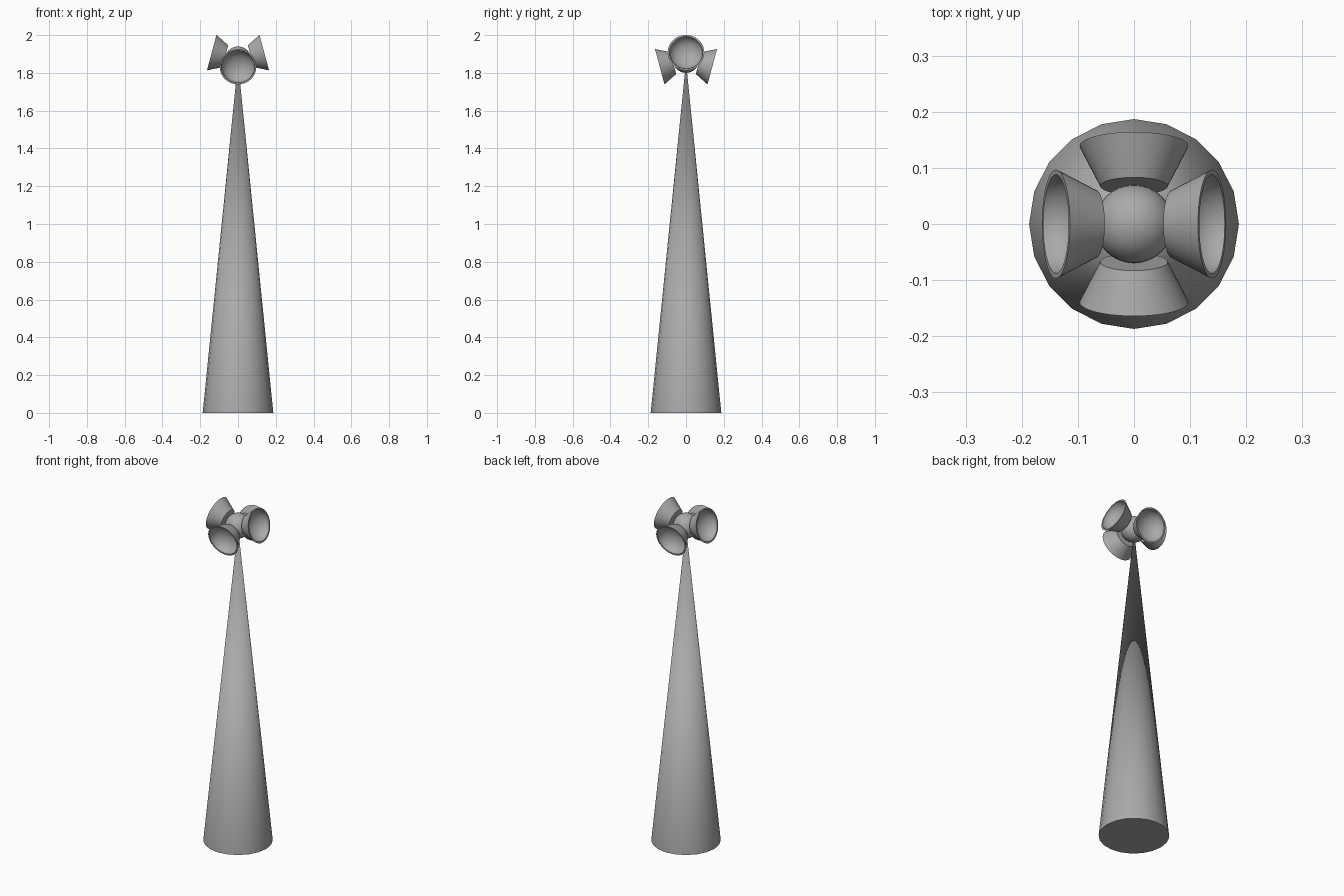
import bpy, bmesh, math
from mathutils import Vector, Matrix

cube = bpy.data.objects.get("Cube")
if cube:
    bpy.data.objects.remove(cube, do_unlink=True)

# Single grey finish
grey = bpy.data.materials.new("mid grey")
grey.use_nodes = True
colour = (0.4, 0.4, 0.4, 1)
grey.diffuse_color = colour
grey.node_tree.nodes["Principled BSDF"].inputs["Base Color"].default_value = colour

HUB_Z = 1.87
HUB_R = 0.07
TILT = math.radians(15)


def finish(obj, name):
    obj.name = obj.data.name = name
    obj.data.materials.append(grey)
    bpy.ops.object.select_all(action='DESELECT')
    obj.select_set(True)
    bpy.context.view_layer.objects.active = obj
    bpy.ops.object.shade_smooth_by_angle(angle=math.radians(35))
    return obj


def lathe(profile, steps):
    """Spin (radius, height) points round z into a closed mesh."""
    bm = bmesh.new()
    verts = [bm.verts.new((r, 0, h)) for r, h in profile]
    edges = [bm.edges.new(pair) for pair in zip(verts, verts[1:])]
    bmesh.ops.spin(bm, geom=verts + edges, cent=(0, 0, 0), axis=(0, 0, 1),
                   angle=math.tau, steps=steps, use_duplicate=False)
    bmesh.ops.remove_doubles(bm, verts=bm.verts, dist=1e-5)
    bmesh.ops.recalc_face_normals(bm, faces=bm.faces)
    mesh = bpy.data.meshes.new("lathe")
    bm.to_mesh(mesh)
    bm.free()
    obj = bpy.data.objects.new("lathe", mesh)
    bpy.context.collection.objects.link(obj)
    return obj


# Tall tapering tower, pointed inside the hub
tower_h = 1.86
bpy.ops.mesh.primitive_cone_add(vertices=20, radius1=0.187, radius2=0,
                                depth=tower_h, location=(0, 0, tower_h / 2))
finish(bpy.context.object, "tower")

# Round hub
bpy.ops.mesh.primitive_uv_sphere_add(segments=32, ring_count=16, radius=HUB_R,
                                     location=(0, 0, HUB_Z))
finish(bpy.context.object, "hub")

# Flared horns with a rounded hollow: two tipped up, two tipped down
BACK, MOUTH, BOWL_R, BOWL_D = 0.07, 0.144, 0.088, 0.066
horn_profile = [(0, BACK), (0.06, BACK), (0.097, MOUTH)]
for i in range(11):
    a = i / 10 * math.pi / 2
    horn_profile.append((BOWL_R * math.cos(a), MOUTH - BOWL_D * math.sin(a)))

horns = {"left_horn": (1, 0, 1), "right_horn": (-1, 0, 1),
         "front_horn": (0, -1, -1), "back_horn": (0, 1, -1)}
for name, (x, y, up) in horns.items():
    aim = Vector((x * math.cos(TILT), y * math.cos(TILT), up * math.sin(TILT)))
    horn = finish(lathe(horn_profile, 40), name)
    horn.matrix_world = (Matrix.Translation((0, 0, HUB_Z))
                         @ aim.to_track_quat('Z', 'Y').to_matrix().to_4x4())
